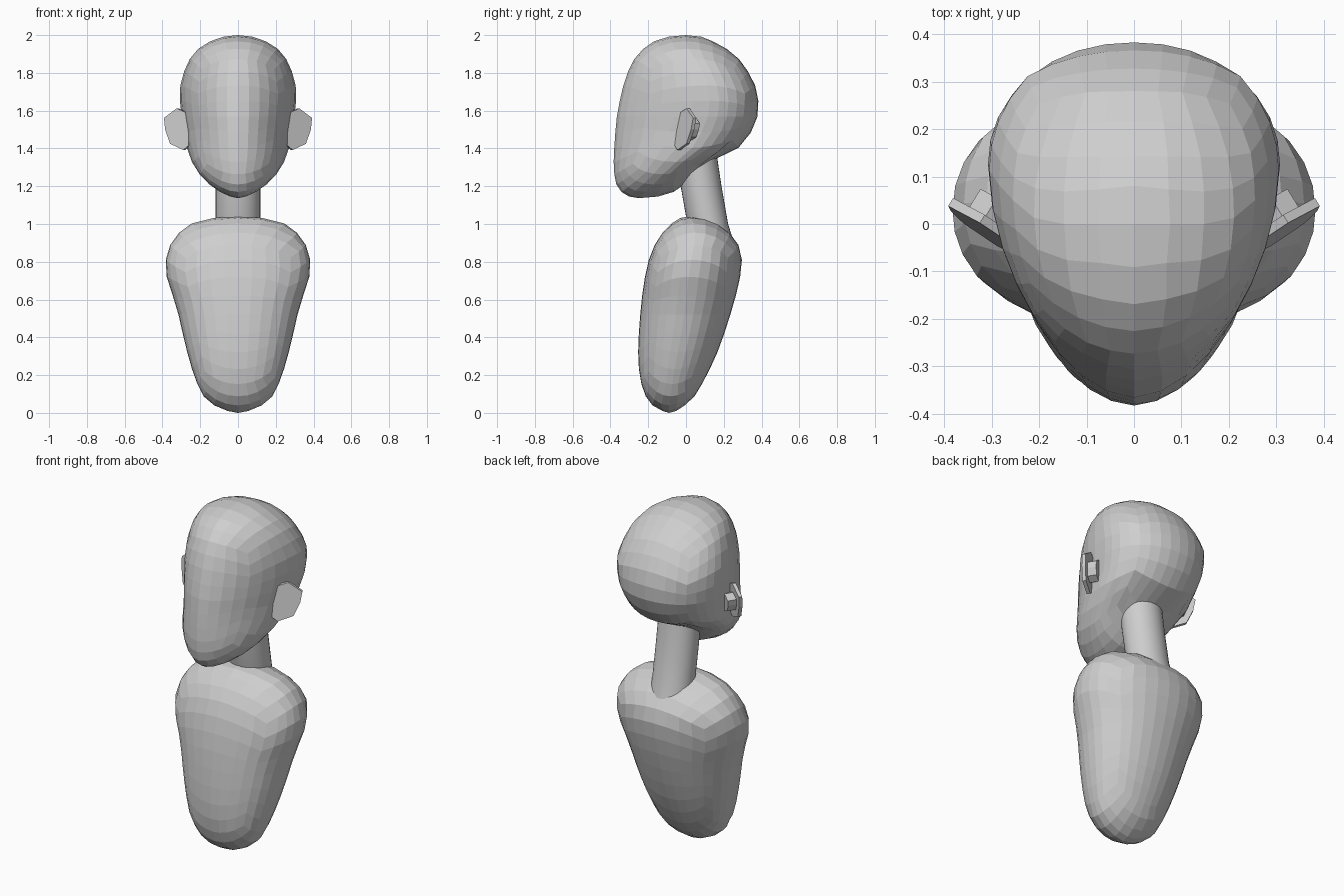
import bpy, bmesh, math
from mathutils import Vector

if "Cube" in bpy.data.objects:
    bpy.data.objects.remove(bpy.data.objects["Cube"])

grey = bpy.data.materials.new("light_grey")
grey.diffuse_color = (0.62, 0.62, 0.62, 1)
grey.use_nodes = True
grey.node_tree.nodes["Principled BSDF"].inputs["Base Color"].default_value = grey.diffuse_color


def finish(name, bm):
    bmesh.ops.recalc_face_normals(bm, faces=bm.faces)
    mesh = bpy.data.meshes.new(name)
    bm.to_mesh(mesh)
    bm.free()
    mesh.materials.append(grey)
    ob = bpy.data.objects.new(name, mesh)
    bpy.context.collection.objects.link(ob)
    return ob


def lookup(table, z):
    """Interpolate (z, half width, front y, back y, y of widest point)."""
    for a, b in zip(table, table[1:]):
        if z >= b[0]:
            t = (a[0] - z) / (a[0] - b[0])
            return [p + (q - p) * t for p, q in zip(a[1:], b[1:])]
    return table[-1][1:]


def sculpted_ball(name, table, front_power, back_power):
    """Quad sphere of 8 x 8 faces per side, fitted to a silhouette table."""
    bm = bmesh.new()
    bmesh.ops.create_cube(bm, size=2)
    bmesh.ops.subdivide_edges(bm, edges=bm.edges[:], cuts=7, use_grid_fill=True)
    top, bottom = table[0][0], table[-1][0]
    for v in bm.verts:
        d = Vector([math.tan(c * math.pi / 4) for c in v.co]).normalized()
        z = (top + bottom) / 2 + d.z * (top - bottom) / 2
        w, front, back, mid = lookup(table, z)
        r = math.hypot(d.x, d.y)
        c, s = (d.x / r, d.y / r) if r > 1e-5 else (0, 0)
        p = front_power if s < 0 else back_power
        k = (abs(c) ** p + abs(s) ** p) ** (-1 / p) if r > 1e-5 else 0
        depth = (mid - front) if s < 0 else (back - mid)
        v.co = (w * c * k, mid + depth * s * k, z)
    return finish(name, bm)


# Head: round skull, narrow face with pointed chin
sculpted_ball("head", [
    (2.0, 0, 0, 0, 0),
    (1.992, .075, -.09, .08, 0),
    (1.975, .13, -.155, .125, 0),
    (1.95, .185, -.20, .18, 0),
    (1.915, .225, -.24, .235, .02),
    (1.86, .265, -.285, .295, .06),
    (1.77, .30, -.322, .352, .10),
    (1.69, .312, -.343, .383, .13),
    (1.58, .30, -.365, .383, .12),
    (1.476, .28, -.375, .34, .08),
    (1.40, .27, -.38, .275, .03),
    (1.355, .257, -.383, .16, -.02),
    (1.29, .225, -.383, .074, -.10),
    (1.228, .175, -.375, .01, -.15),
    (1.185, .12, -.36, -.03, -.20),
    (1.164, .085, -.335, -.08, -.22),
    (1.145, .04, -.30, -.15, -.24),
    (1.137, 0, -.25, -.25, -.25)], 1.8, 2.1)

# Torso: broad shoulders tapering to a rounded base
sculpted_ball("torso", [
    (1.042, 0, .03, .03, .03),
    (1.032, .13, -.03, .10, .03),
    (1.016, .20, -.06, .14, .04),
    (1.0, .254, -.08, .175, .04),
    (.937, .333, -.14, .25, .05),
    (.857, .376, -.183, .296, .04),
    (.772, .388, -.208, .296, .02),
    (.683, .37, -.224, .28, .01),
    (.577, .328, -.238, .253, 0),
    (.39, .286, -.252, .193, -.03),
    (.286, .26, -.254, .153, -.05),
    (.18, .228, -.245, .10, -.07),
    (.09, .185, -.215, .048, -.08),
    (.037, .122, -.175, -.01, -.09),
    (.012, .065, -.13, -.045, -.09),
    (0, 0, -.09, -.09, -.09)], 2.2, 2.1)

# Neck: round, leaning column running into head and torso
bm = bmesh.new()
rings = []
for y, z in ((.165, .84), (.115, 1.0), (.08, 1.2), (.05, 1.4), (.045, 1.46)):
    rings.append([bm.verts.new((.118 * math.cos(a), y + .108 * math.sin(a), z))
                  for a in (i * math.tau / 32 for i in range(32))])
for lo, hi in zip(rings, rings[1:]):
    for i in range(32):
        j = (i + 1) % 32
        bm.faces.new((lo[i], lo[j], hi[j], hi[i]))
bm.faces.new(rings[0])
bm.faces.new(rings[-1])
neck = finish("neck", bm)
for f in neck.data.polygons:
    f.use_smooth = len(f.vertices) == 4


def slab(bm, outline, start, end, normal):
    """Prism between two offsets along the ear's backward normal."""
    a = [bm.verts.new(p + normal * start) for p in outline]
    b = [bm.verts.new(p + normal * end) for p in outline]
    bm.faces.new(a)
    bm.faces.new(b)
    for i in range(len(a)):
        j = (i + 1) % len(a)
        bm.faces.new((a[i], a[j], b[j], b[i]))


# Ears: angled flat plates, each with a small stub behind
outline = [(.265, 1.585), (.325, 1.612), (.392, 1.562), (.386, 1.50),
           (.36, 1.425), (.29, 1.392), (.262, 1.415)]
for side, name in ((1, "left_ear"), (-1, "right_ear")):
    pts = [Vector((side * x, (x - .33) * .62 + (z - 1.5) * .12 - .008, z))
           for x, z in outline]
    normal = Vector((-.52 * side, .85, 0))
    centre = sum(pts, Vector()) / len(pts)
    bm = bmesh.new()
    slab(bm, pts, 0, .02, normal)
    slab(bm, [centre + (p - centre) * .52 for p in pts], .02, .07, normal)
    finish(name, bm)
